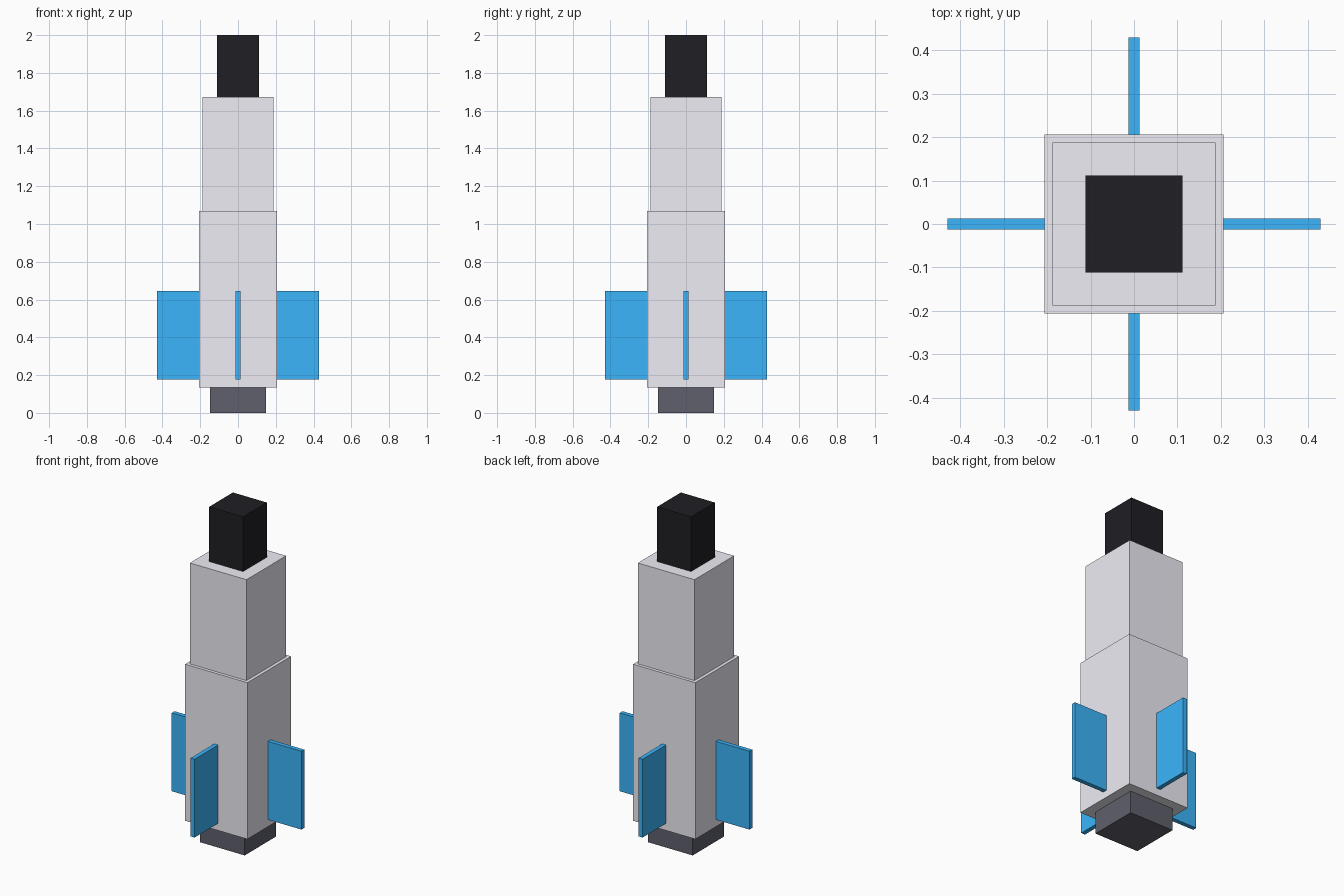
import bpy
from math import cos, sin, pi

if "Cube" in bpy.data.objects:
    bpy.data.objects.remove(bpy.data.objects["Cube"])


def material(name, rgb):
    m = bpy.data.materials.new(name)
    m.diffuse_color = (*rgb, 1)
    m.use_nodes = True
    m.node_tree.nodes["Principled BSDF"].inputs["Base Color"].default_value = m.diffuse_color
    return m


BODY = material("pale_grey", (0.86, 0.85, 0.92))
BLUE = material("blue", (0.045, 0.46, 0.96))
DARK = material("dark_grey", (0.115, 0.115, 0.152))
BLACK = material("black", (0.014, 0.014, 0.018))


def box(name, center, size, mat, turn=0):
    bpy.ops.mesh.primitive_cube_add(size=1, location=center, rotation=(0, 0, turn))
    ob = bpy.context.object
    ob.name = name
    ob.scale = size
    bpy.ops.object.transform_apply(location=False, rotation=False, scale=True)
    ob.data.materials.append(mat)
    return ob


# Stacked square sections: name, half width, bottom, top, material
for name, half, z0, z1, mat in (
    ("nozzle", 0.148, 0.0, 0.135, DARK),
    ("lower_body", 0.206, 0.135, 1.07, BODY),
    ("upper_body", 0.187, 1.07, 1.673, BODY),
    ("nose", 0.112, 1.673, 2.0, BLACK),
):
    box(name, (0, 0, (z0 + z1) / 2), (2 * half, 2 * half, z1 - z0), mat)

# Four fins around the lower body
inner, outer, z0, z1 = 0.204, 0.429, 0.178, 0.646
for i, side in enumerate(("right", "back", "left", "front")):
    a, r = i * pi / 2, (inner + outer) / 2
    box(f"{side}_fin", (r * cos(a), r * sin(a), (z0 + z1) / 2),
        (outer - inner, 0.026, z1 - z0), BLUE, a)
